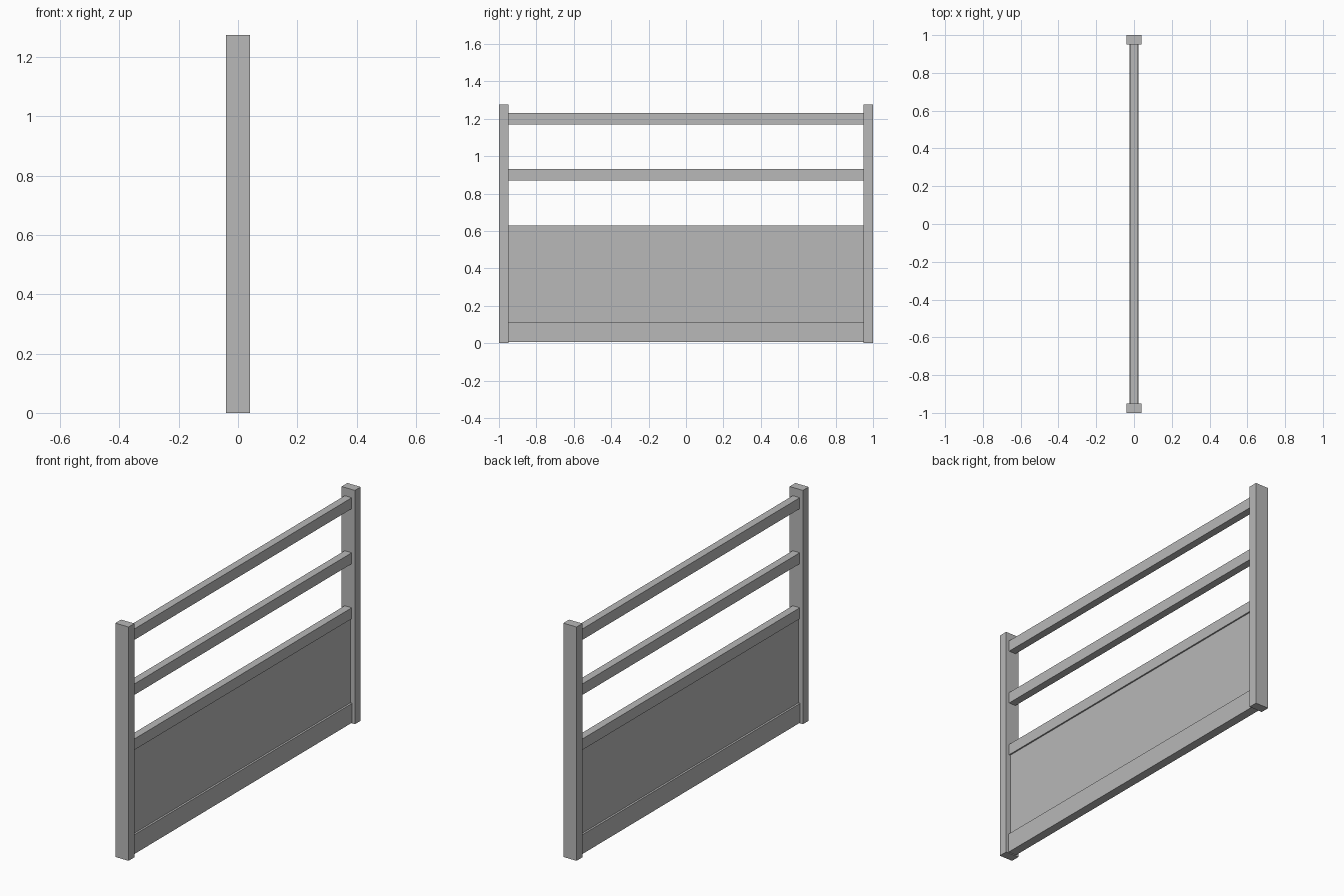
import bpy

if "Cube" in bpy.data.objects:
    bpy.data.objects.remove(bpy.data.objects["Cube"], do_unlink=True)

grey = bpy.data.materials.new("plain grey")
grey.use_nodes = True
colour = (0.48, 0.48, 0.48, 1)
grey.diffuse_color = colour
grey.node_tree.nodes["Principled BSDF"].inputs["Base Color"].default_value = colour


def box(name, half_x, y0, y1, z0, z1):
    """Box centred on x = 0, spanning the given y and z ranges."""
    bpy.ops.mesh.primitive_cube_add(size=1, location=(0, (y0 + y1) / 2, (z0 + z1) / 2))
    obj = bpy.context.object
    obj.name = name
    obj.scale = (2 * half_x, y1 - y0, z1 - z0)
    bpy.ops.object.transform_apply(location=False, rotation=False, scale=True)
    obj.data.materials.append(grey)
    return obj


HEIGHT = 1.275
INNER = 0.95

# End posts
box("front_post", 0.04, -1, -INNER, 0, HEIGHT)
box("back_post", 0.04, INNER, 1, 0, HEIGHT)

# Horizontal rails
for name, z in (("panel_top_rail", 0.57), ("middle_rail", 0.87), ("top_rail", 1.17)):
    box(name, 0.021, -INNER, INNER, z, z + 0.06)

# Kick board and thin infill panel
box("bottom_board", 0.024, -INNER, INNER, 0.005, 0.11)
box("infill_panel", 0.013, -INNER, INNER, 0.11, 0.57)
